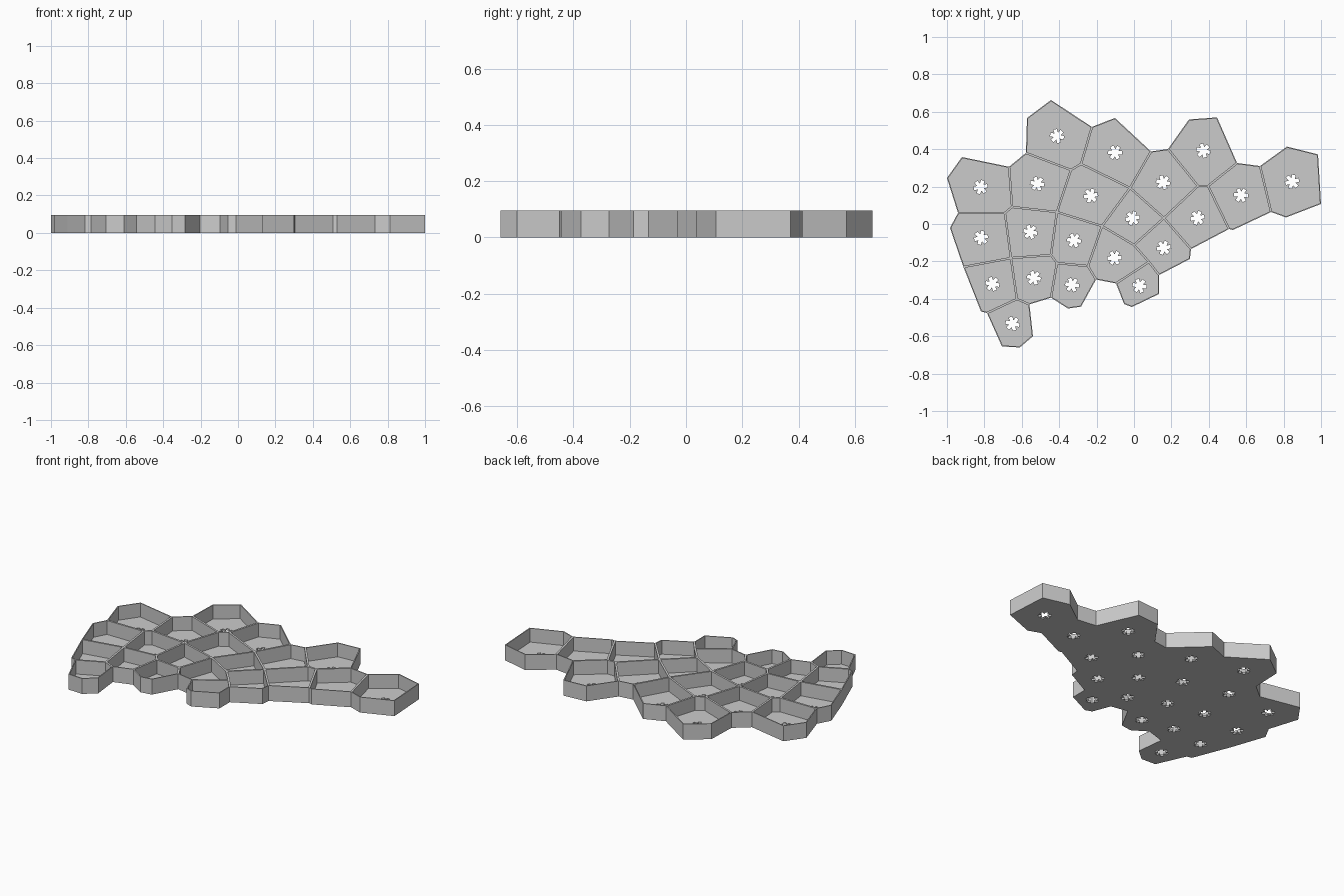
import bpy
import bmesh
import math
import random
from mathutils import Vector

HEIGHT = 0.096       # full wall height
FLOOR = 0.01         # floor thickness
WALL = 0.006         # half the thickness of a wall shared by two cells
HOLE_REACH = 0.037   # arm length of the drain hole
HOLE_ARM = 0.0095    # half width of a drain hole arm

default_cube = bpy.data.objects.get("Cube")
if default_cube:
    bpy.data.objects.remove(default_cube, do_unlink=True)
random.seed(4)

# Outer contour of the tray, walked around once
outline = [
    (-.578, .38), (-.572, .567), (-.444, .663), (-.225, .519), (-.102, .567),
    (.091, .388), (.182, .401), (.294, .559), (.444, .57), (.551, .326),
    (.674, .31), (.818, .414), (.984, .372), (1, .107), (.813, .035),
    (.733, .064), (.529, -.032), (.508, -.027), (.305, -.134), (.299, -.187),
    (.134, -.273), (.134, -.374), (-.011, -.444), (-.053, -.428), (-.096, -.318),
    (-.203, -.297), (-.283, -.442), (-.353, -.452), (-.444, -.394), (-.559, -.43),
    (-.54, -.6), (-.61, -.66), (-.706, -.655), (-.786, -.476), (-.818, -.468),
    (-.912, -.23), (-.984, -.021), (-.941, .059), (-1, .246), (-.92, .358),
    (-.668, .306)]

# Points inside the tray where walls meet
junctions = [
    (-.337, .289), (-.283, .321), (-.021, .193), (.342, .203), (.396, .203),
    (.16, .032), (-.652, .091), (-.69, .059), (-.412, .064), (-.171, -.011),
    (0, -.112), (.08, -.203), (-.246, -.225), (-.412, -.209), (-.444, -.166),
    (-.658, -.182), (-.626, -.401)]

# Inner walls as chains of point numbers, outline first and then junctions
inner_walls = [
    (0, 41, 42, 3), (42, 43, 5), (41, 49), (43, 46, 44, 6), (44, 45, 9),
    (45, 17), (10, 15), (46, 18), (43, 50), (46, 51, 52, 20), (50, 51),
    (50, 53, 54, 55, 49), (49, 50), (52, 24), (53, 25), (54, 28),
    (55, 56, 35), (56, 57, 33), (57, 29), (40, 47, 49), (47, 48, 37), (48, 56)]

points = [Vector(p) for p in outline + junctions]
rim_count = len(outline)


def signed_area(loop):
    return sum(a.cross(b) for a, b in zip(loop, loop[1:] + loop[:1])) / 2


def centroid(loop):
    total = Vector((0, 0))
    for a, b in zip(loop, loop[1:] + loop[:1]):
        total += (a + b) * a.cross(b)
    return total / (6 * signed_area(loop))


def inset(loop, distance):
    """Move every side of a counter-clockwise loop inwards."""
    result = []
    for i, p in enumerate(loop):
        before = (p - loop[i - 1]).normalized()
        after = (loop[(i + 1) % len(loop)] - p).normalized()
        n1 = Vector((-before.y, before.x))
        n2 = Vector((-after.y, after.x))
        result.append(p + (n1 + n2) * distance / (1 + n1.dot(n2)))
    return result


def find_cells():
    """Walk the wall network and return each closed cell as point numbers."""
    links = {i: set() for i in range(len(points))}
    chains = inner_walls + [tuple(range(rim_count)) + (0,)]
    for chain in chains:
        for a, b in zip(chain, chain[1:]):
            links[a].add(b)
            links[b].add(a)

    def heading(a, b):
        d = points[b] - points[a]
        return math.atan2(d.y, d.x)

    fans = {a: sorted(near, key=lambda b: heading(a, b))
            for a, near in links.items()}
    used, cells = set(), []
    for start in [(a, b) for a in fans for b in fans[a]]:
        a, b = start
        cell = []
        while (a, b) not in used:
            used.add((a, b))
            cell.append(a)
            a, b = b, fans[b][fans[b].index(a) - 1]
        if cell and signed_area([points[i] for i in cell]) > 0:
            cells.append(cell)
    return cells


def drain_hole(center, turn):
    """Six-armed cut-out shape."""
    loop = []
    for k in range(6):
        angle = turn + k * math.pi / 3
        along = Vector((math.cos(angle), math.sin(angle)))
        side = Vector((-along.y, along.x)) * HOLE_ARM
        notch = angle + math.pi / 6
        loop += [center + along * HOLE_REACH - side,
                 center + along * HOLE_REACH + side,
                 center + Vector((math.cos(notch), math.sin(notch))) * HOLE_ARM * 2]
    return loop


bm = bmesh.new()


def ring(loop, z):
    return [bm.verts.new((p.x, p.y, z)) for p in loop]


def bridge(lower, upper):
    for i in range(len(lower)):
        bm.faces.new((lower[i - 1], lower[i], upper[i], upper[i - 1]))


def plate_with_hole(outer, inner):
    edges = []
    for loop in (outer, inner):
        for i in range(len(loop)):
            edge = bm.edges.get((loop[i - 1], loop[i]))
            edges.append(edge or bm.edges.new((loop[i - 1], loop[i])))
    bmesh.ops.triangle_fill(bm, edges=edges, use_beauty=True, normal=(0, 0, 1))


# Open cells: underside, floor, pocket walls, top rim and drain hole
for cell in find_cells():
    outer = [points[i] for i in cell]
    pocket = inset(outer, WALL)
    hole = drain_hole(centroid(outer), random.uniform(-0.3, 0.3))
    base, top = ring(outer, 0), ring(outer, HEIGHT)
    floor, lip = ring(pocket, FLOOR), ring(pocket, HEIGHT)
    hole_low, hole_high = ring(hole, 0), ring(hole, FLOOR)
    bridge(floor, lip)
    bridge(lip, top)
    bridge(hole_low, hole_high)
    plate_with_hole(base, hole_low)
    plate_with_hole(floor, hole_high)
    # Outside wall, only on sides that lie on the contour
    for i in range(len(cell)):
        a, b = cell[i - 1], cell[i]
        if max(a, b) < rim_count and (a - b) % rim_count in (1, rim_count - 1):
            bm.faces.new((base[i - 1], base[i], top[i], top[i - 1]))

bmesh.ops.remove_doubles(bm, verts=bm.verts[:], dist=0.0001)
bmesh.ops.recalc_face_normals(bm, faces=bm.faces[:])
mesh = bpy.data.meshes.new("cell_tray")
bm.to_mesh(mesh)
bm.free()

# Single plain grey
grey = bpy.data.materials.new("plain_grey")
grey.use_nodes = True
colour = (0.6, 0.6, 0.6, 1)
grey.diffuse_color = colour
grey.node_tree.nodes["Principled BSDF"].inputs["Base Color"].default_value = colour
mesh.materials.append(grey)

tray = bpy.data.objects.new("cell_tray", mesh)
bpy.context.scene.collection.objects.link(tray)
